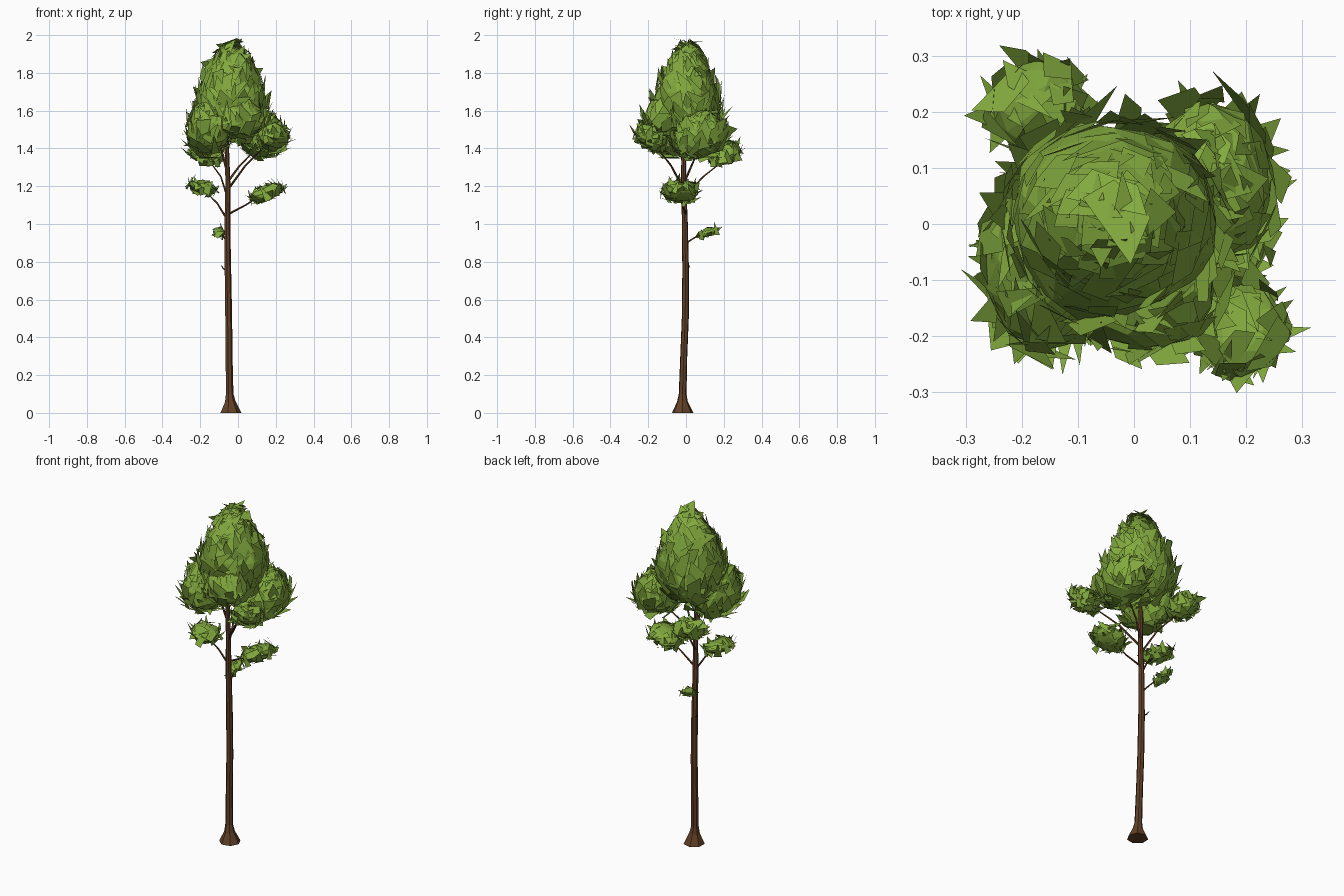
import bpy, bmesh, math, random
from mathutils import Vector

if "Cube" in bpy.data.objects:
    bpy.data.objects.remove(bpy.data.objects["Cube"])

random.seed(7)


def material(name, color):
    m = bpy.data.materials.new(name)
    m.diffuse_color = (*color, 1)
    m.use_nodes = True
    m.node_tree.nodes["Principled BSDF"].inputs["Base Color"].default_value = m.diffuse_color
    return m


bark = material("bark", (0.12, 0.052, 0.02))
leaf = material("leaf", (0.225, 0.4, 0.048))


def finish(bm, name, mat):
    me = bpy.data.meshes.new(name)
    bm.to_mesh(me)
    bm.free()
    me.materials.append(mat)
    ob = bpy.data.objects.new(name, me)
    bpy.context.collection.objects.link(ob)
    return ob


def tube(name, path, sides):
    """Faceted tube through (x, y, z, radius) points."""
    bm = bmesh.new()
    pts = [Vector(p[:3]) for p in path]
    rings = []
    for i, p in enumerate(pts):
        t = (pts[min(i + 1, len(pts) - 1)] - pts[max(i - 1, 0)]).normalized()
        if i == 0 and p.z == 0:
            t = Vector((0, 0, 1))
        u = t.cross(Vector((1, 0.2, 0))).normalized()
        v = t.cross(u)
        rings.append([bm.verts.new(p + path[i][3] * (u * math.cos(a) + v * math.sin(a)))
                      for a in (2 * math.pi * k / sides for k in range(sides))])
    for a, b in zip(rings, rings[1:]):
        for k in range(sides):
            j = (k + 1) % sides
            bm.faces.new((a[k], a[j], b[j], b[k]))
    bm.faces.new(rings[0][::-1])
    bm.faces.new(rings[-1])
    bmesh.ops.recalc_face_normals(bm, faces=bm.faces)
    return finish(bm, name, bark)


# Trunk with flared foot
tube("trunk", [(-0.04, -0.018, 0, 0.058), (-0.042, -0.019, 0.06, 0.029), (-0.045, -0.018, 0.1, 0.021),
               (-0.048, -0.012, 0.3, 0.019), (-0.050, -0.004, 0.5, 0.019), (-0.054, -0.002, 0.75, 0.018),
               (-0.057, -0.006, 1.0, 0.016), (-0.054, -0.012, 1.2, 0.014), (-0.060, -0.014, 1.45, 0.011),
               (-0.035, -0.01, 1.85, 0.004)], 7)

# Branches: start, bend, tip, start radius
branches = {
    "stub": ((-0.06, 0, 0.75), (-0.078, 0.012, 0.765), (-0.088, 0.02, 0.78), 0.005),
    "branch_low": ((-0.055, 0, 0.90), (-0.075, 0.05, 0.93), (-0.10, 0.12, 0.96), 0.005),
    "branch_left": ((-0.055, 0, 1.02), (-0.11, -0.02, 1.11), (-0.20, -0.04, 1.20), 0.006),
    "branch_right": ((-0.055, 0, 1.05), (0.04, -0.02, 1.10), (0.15, -0.03, 1.17), 0.006),
    "branch_front": ((-0.055, -0.01, 1.18), (0.04, -0.08, 1.31), (0.18, -0.19, 1.45), 0.007),
    "branch_back": ((-0.055, -0.01, 1.14), (-0.09, 0.09, 1.25), (-0.17, 0.23, 1.36), 0.006),
    "branch_crown_right": ((-0.057, -0.01, 1.22), (0.01, 0.03, 1.31), (0.13, 0.08, 1.43), 0.007),
    "branch_crown_left": ((-0.058, -0.01, 1.28), (-0.09, -0.03, 1.4), (-0.16, -0.04, 1.5), 0.007),
}
for name, (a, b, c, r) in branches.items():
    tube(name, [(*a, r), (*b, r * 0.75), (*c, r * 0.4)], 5)

# Foliage: centre, radii, top taper, tilt (dz/dx, dz/dy), leaf count, leaf size
clumps = {
    "crown_top": ((-0.035, 0.005, 1.695), (0.19, 0.18, 0.27), 0.5, (0, 0), 180, 0.125),
    "crown_left": ((-0.155, -0.065, 1.51), (0.12, 0.165, 0.155), 0.25, (0, 0), 100, 0.12),
    "crown_right": ((0.14, 0.075, 1.47), (0.115, 0.15, 0.12), 0.25, (0.1, 0.1), 85, 0.12),
    "crown_front": ((0.02, -0.12, 1.56), (0.14, 0.11, 0.1), 0.2, (0, 0), 60, 0.11),
    "crown_front_right": ((0.19, -0.19, 1.455), (0.085, 0.085, 0.06), 0.1, (0.15, -0.4), 44, 0.095),
    "crown_back_left": ((-0.17, 0.205, 1.375), (0.09, 0.09, 0.055), 0.1, (-0.2, 0.2), 40, 0.1),
    "clump_left": ((-0.19, -0.03, 1.195), (0.08, 0.09, 0.036), 0, (-0.25, 0), 26, 0.085),
    "clump_right": ((0.15, -0.03, 1.165), (0.095, 0.1, 0.045), 0, (0.3, 0), 34, 0.085),
    "clump_low": ((-0.10, 0.115, 0.955), (0.03, 0.06, 0.02), 0, (0, 0.35), 10, 0.065),
}


def surface(c, r, taper, tilt, d):
    k = 1 - taper * d.z
    x, y = r[0] * d.x * k, r[1] * d.y * k
    return Vector((c[0] + x, c[1] + y, c[2] + r[2] * d.z + tilt[0] * x + tilt[1] * y))


def inside(p, name, limit):
    for other, (c, r, taper, tilt, _, _) in clumps.items():
        if other != name:
            x, y = p.x - c[0], p.y - c[1]
            dz = (p.z - c[2] - tilt[0] * x - tilt[1] * y) / r[2]
            k = max(1 - taper * dz, 0.1)
            if (x / (r[0] * k)) ** 2 + (y / (r[1] * k)) ** 2 + dz * dz < limit:
                return True
    return False


for name, (c, r, taper, tilt, count, size) in clumps.items():
    # Faceted core, without the faces buried in neighbouring clumps
    bm = bmesh.new()
    bmesh.ops.create_icosphere(bm, subdivisions=2, radius=1)
    for v in bm.verts:
        v.co = surface(c, r, taper, tilt, v.co.normalized() * random.uniform(0.88, 1.0))
    buried = [f for f in bm.faces if inside(f.calc_center_median(), name, 0.65)]
    bmesh.ops.delete(bm, geom=buried, context='FACES')
    # Overlapping leaf cards, shingled upward and outward
    for i in range(count):
        z = 1 - 2 * (i + 0.5) / count
        a = i * 2.39996
        d = Vector((math.cos(a) * math.sqrt(1 - z * z), math.sin(a) * math.sqrt(1 - z * z), z))
        p = surface(c, r, taper, tilt, d * random.uniform(0.9, 1.03))
        if inside(p, name, 0.75):
            continue
        n = Vector((d.x / r[0], d.y / r[1], d.z / r[2] + taper * 2)).normalized()
        jitter = Vector([random.uniform(-0.5, 0.5) for _ in range(3)])
        t = Vector((d.x * 0.5, d.y * 0.5, 0.8)) + jitter
        t = (t - n * t.dot(n)).normalized()
        s = n.cross(t)
        t = (t + n * random.uniform(0.0, 0.55)).normalized()
        ln, w = size * random.uniform(0.7, 1.2), size * random.uniform(0.28, 0.45)
        base = p - t * ln * 0.5
        pts = [base - s * w * 0.7, base + s * w * 0.6, p + t * ln * 0.15 + s * w]
        if random.random() < 0.6:
            pts.append(p + t * ln * 0.55 - s * w * random.uniform(-0.5, 0.5))
        else:
            pts = [pts[0], pts[1], p + t * ln * 0.55]
        bm.faces.new([bm.verts.new(q) for q in pts])
    finish(bm, name, leaf)
